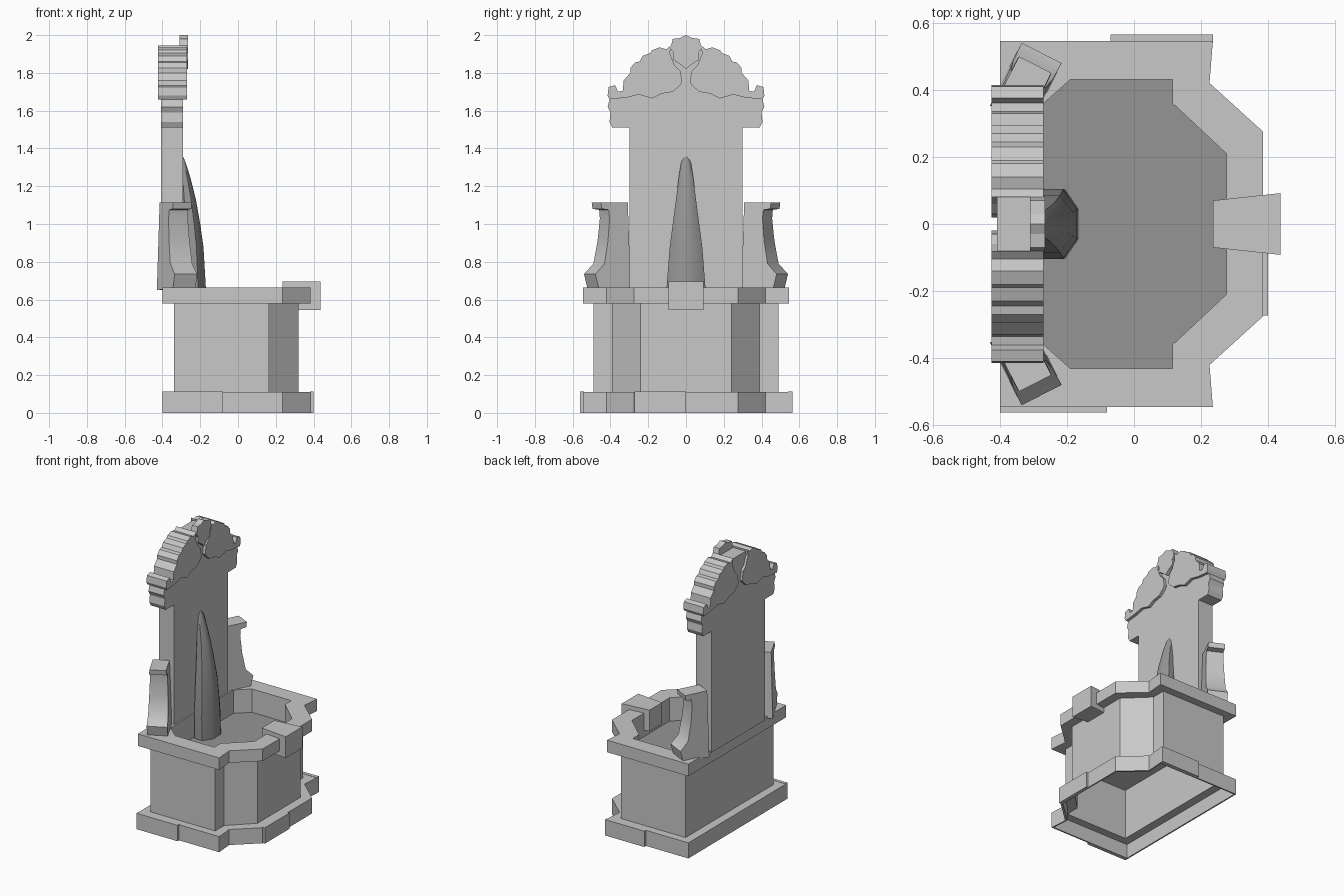
import bpy, bmesh, math
from mathutils import Vector

cube = bpy.data.objects.get("Cube")
if cube:
    bpy.data.objects.remove(cube, do_unlink=True)


def material(name, value):
    m = bpy.data.materials.new(name)
    m.use_nodes = True
    col = (value, value, value, 1)
    m.diffuse_color = col
    m.node_tree.nodes["Principled BSDF"].inputs["Base Color"].default_value = col
    return m


STONE = material("grey_stone", 0.58)
WATER = material("dark_grey_water", 0.3)


def finish(name, bm, mat=STONE, smooth=False):
    bmesh.ops.recalc_face_normals(bm, faces=bm.faces)
    mesh = bpy.data.meshes.new(name)
    bm.to_mesh(mesh)
    bm.free()
    mesh.materials.append(mat)
    ob = bpy.data.objects.new(name, mesh)
    bpy.context.collection.objects.link(ob)
    if smooth:
        bpy.context.view_layer.objects.active = ob
        ob.select_set(True)
        bpy.ops.object.shade_smooth_by_angle(angle=math.radians(50))
        ob.select_set(False)
    return ob


def solid(profile, place, lo, hi):
    """Extrude a 2D profile between two depths; place maps (a, b, depth) to space."""
    bm = bmesh.new()
    ends = [[bm.verts.new(place(a, b, d)) for a, b in profile] for d in (lo, hi)]
    n = len(profile)
    bm.faces.new(ends[0])
    front = bm.faces.new(ends[1])
    for i in range(n):
        j = (i + 1) % n
        bm.faces.new((ends[0][i], ends[0][j], ends[1][j], ends[1][i]))
    return bm, front


def plan(x, y, z):
    return Vector((x, y, z))


def elevation(y, z, x):
    return Vector((x, y, z))


def mirror_plan(half):
    return half + [(x, -y) for x, y in reversed(half)]


def mirror_elevation(half):
    return half + [(-y, z) for y, z in reversed(half) if y]


def shrink(outline, d=.01):
    return [(x - math.copysign(d, x), y - math.copysign(d, y)) for x, y in outline]


def ring(name, outer, inner, z0, z1):
    """Hollow wall between two outlines with matching corners."""
    bm = bmesh.new()
    loops = [[bm.verts.new((x, y, z)) for x, y in pts]
             for pts, z in ((outer, z0), (outer, z1), (inner, z1), (inner, z0))]
    n = len(outer)
    for k in range(4):
        a, b = loops[k], loops[(k + 1) % 4]
        for i in range(n):
            j = (i + 1) % n
            bm.faces.new((a[i], a[j], b[j], b[i]))
    return finish(name, bm)


# Outlines of the basin, rim and body
basin = mirror_plan([(-.28, .35), (-.19, .43), (.115, .43), (.115, .36), (.275, .21)])
rim = mirror_plan([(-.40, .40), (-.40, .545), (.235, .545), (.225, .42), (.385, .275)])
body = mirror_plan([(-.34, .38), (-.34, .49), (.165, .49), (.165, .39), (.32, .24)])

# Hollow plinth and body, open underneath
ring("plinth_skirt", rim, shrink(rim), 0, .11)
ring("plinth_top", shrink(rim), shrink(body), .10, .11)
ring("basin_body", body, shrink(body), .11, .47)

# Basin wall, rim and water
ring("basin_wall", body, basin, .47, .58)
ring("basin_rim", rim, basin, .58, .665)
finish("basin_floor", solid(shrink(body), plan, .455, .47)[0])
finish("water_surface", solid(basin, plan, .47, .50)[0], WATER)

# Slightly proud plinth stones
for name, x0, x1, y0, y1 in (("right_plinth_stone", -.40, -.08, -.562, -.54),
                             ("left_plinth_stone", -.07, .235, .54, .565),
                             ("front_plinth_stone", .38, .40, -.272, 0)):
    corners = [(x0, y0), (x1, y0), (x1, y1), (x0, y1)]
    finish(name, solid(corners, plan, 0, .112)[0])

# Keystone on the rim
key = mirror_plan([(.235, .07), (.437, .092)])
finish("rim_keystone", solid(key, plan, .545, .695)[0])

# Back slab with flared shoulders
slab = mirror_elevation([(.30, .655), (.30, 1.51), (.39, 1.51), (.405, 1.54), (.40, 1.59),
                         (.415, 1.62), (.405, 1.66), (.31, 1.69), (.24, 1.84),
                         (.085, 1.93)])
finish("back_slab", solid(slab, elevation, -.408, -.29)[0])

# Thick leafy crest lobes
lobe = [(.405, 1.66), (.415, 1.68), (.41, 1.725), (.375, 1.735), (.36, 1.70), (.335, 1.705),
        (.33, 1.76), (.295, 1.80), (.295, 1.825), (.27, 1.855), (.245, 1.86), (.23, 1.89),
        (.19, 1.905), (.18, 1.92), (.14, 1.935), (.105, 1.925), (.08, 1.945), (.085, 1.90),
        (.06, 1.84), (.03, 1.81), (.02, 1.75), (.035, 1.73), (.07, 1.70), (.13, 1.69),
        (.18, 1.665), (.25, 1.685), (.31, 1.67)]
for side, s in (("left", 1), ("right", -1)):
    pts = [(s * y, z) for y, z in lobe]
    finish(side + "_crest_lobe", solid(pts, elevation, -.424, -.27)[0])

# Shield with a recessed face and a dark border along its sides and foot
shield = mirror_elevation([(0, 2.0), (.03, 1.985), (.07, 1.98), (.083, 1.93), (.065, 1.905),
                           (.07, 1.87), (.03, 1.845), (0, 1.82)])
bm, face = solid(shield, elevation, -.31, -.265)
border = bmesh.ops.inset_region(bm, faces=[face], thickness=.013, depth=-.012)["faces"]
for f in border:
    if f.calc_center_median().z < 1.97:
        f.material_index = 1
finish("crest_shield", bm).data.materials.append(WATER)

# Angled side scrolls, narrowing upwards
scroll = [(-.21, .65), (-.02, .66), (0, .735), (-.055, .79), (-.078, .91), (-.09, 1.03),
          (-.085, 1.075), (-.045, 1.08), (-.04, 1.115), (-.20, 1.115)]
for side, s in (("left", 1), ("right", -1)):
    def turned(u, z, t, s=s):
        w = .06 + t * (1 - .5 * max(0, z - .735))
        return Vector((-.335 + .45 * u + .89 * w, s * (.54 + .89 * u - .45 * w), z))
    finish(side + "_scroll", solid(scroll, turned, -.06, .074)[0], smooth=True)

# Tapering water stream against the slab: height, half width, front reach
levels = [(.50, .105, -.165), (.66, .103, -.17), (.88, .086, -.183), (1.0, .07, -.20),
          (1.13, .053, -.223), (1.25, .038, -.253), (1.325, .026, -.277), (1.355, .012, -.289)]
bm = bmesh.new()
loops = []
for z, w, front in levels:
    mid = (front - .31) / 2
    r = front - mid
    angles = [math.radians(22.5 + 45 * i) for i in range(8)]
    loops.append([bm.verts.new((mid + r * math.cos(a) / .924, w * math.sin(a) / .924, z))
                  for a in angles])
for a, b in zip(loops, loops[1:]):
    for i in range(8):
        j = (i + 1) % 8
        bm.faces.new((a[i], a[j], b[j], b[i]))
bm.faces.new(loops[0])
bm.faces.new(loops[-1])
finish("water_stream", bm, WATER, smooth=True)
